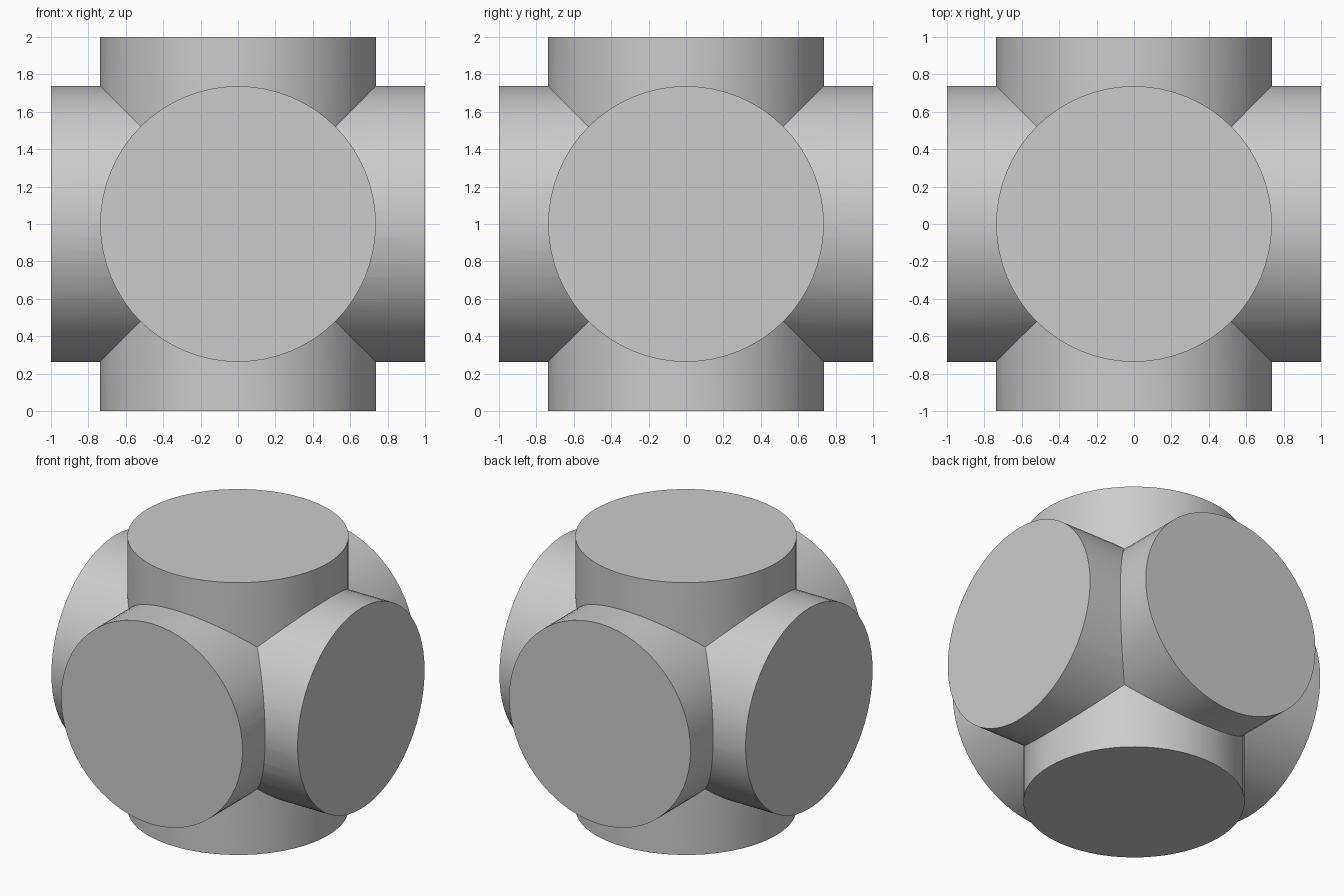
import bpy
import math

cube = bpy.data.objects.get("Cube")
if cube:
    bpy.data.objects.remove(cube, do_unlink=True)

RADIUS, LENGTH, SIDES = 0.737, 2.0, 64

grey = bpy.data.materials.new("plain grey")
grey.use_nodes = True
colour = (0.6, 0.6, 0.6, 1.0)
grey.diffuse_color = colour
grey.node_tree.nodes["Principled BSDF"].inputs["Base Color"].default_value = colour


def pipe(name, rotation):
    """Capped cylinder through the centre of the model."""
    bpy.ops.mesh.primitive_cylinder_add(
        vertices=SIDES, radius=RADIUS, depth=LENGTH,
        location=(0, 0, 1), rotation=rotation)
    obj = bpy.context.object
    obj.name = name
    obj.data.materials.append(grey)
    bpy.ops.object.transform_apply(location=True, rotation=True, scale=True)
    return obj


# Three equal cylinders, one along each axis
quarter = math.pi / 2
side_arms = pipe("side_arms", (0, quarter, 0))
depth_arms = pipe("depth_arms", (quarter, 0, 0))
junction = pipe("six_way_junction", (0, 0, 0))

# Weld them into a single outer surface
for arm in (side_arms, depth_arms):
    union = junction.modifiers.new("Weld " + arm.name, "BOOLEAN")
    union.operation = "UNION"
    union.solver = "EXACT"
    union.object = arm
    bpy.ops.object.modifier_apply(modifier=union.name)

for arm in (side_arms, depth_arms):
    bpy.data.objects.remove(arm, do_unlink=True)

# Smooth walls with sharp rims and seams
bpy.ops.object.shade_smooth_by_angle(angle=math.radians(20))
